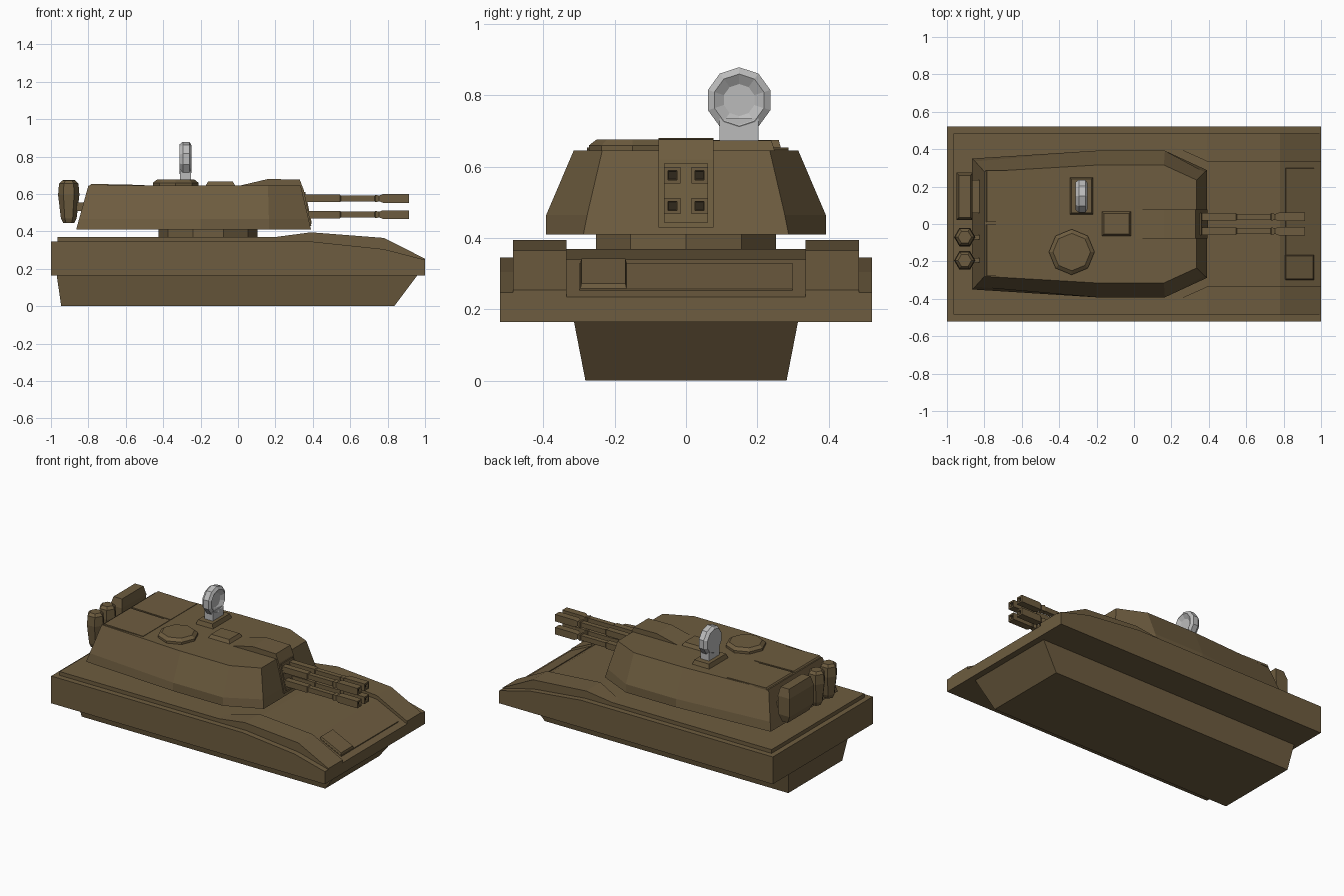
import bpy, bmesh, math

if "Cube" in bpy.data.objects:
    bpy.data.objects.remove(bpy.data.objects["Cube"])


def material(name, rgb):
    m = bpy.data.materials.new(name)
    m.diffuse_color = (*rgb, 1)
    m.use_nodes = True
    m.node_tree.nodes["Principled BSDF"].inputs["Base Color"].default_value = m.diffuse_color
    return m


BROWN = material("olive_brown", (0.155, 0.108, 0.05))
GREY = material("light_grey", (0.5, 0.5, 0.5))
DARK = material("bore_dark", (0.03, 0.022, 0.012))


def loft(name, rings, mat=BROWN):
    """Skin a list of equal-length rings of points and cap both ends."""
    bm = bmesh.new()
    vs = [[bm.verts.new(p) for p in r] for r in rings]
    n = len(vs[0])
    for a, b in zip(vs, vs[1:]):
        for i in range(n):
            j = (i + 1) % n
            bm.faces.new((a[i], a[j], b[j], b[i]))
    bm.faces.new(vs[0])
    bm.faces.new(vs[-1])
    bmesh.ops.recalc_face_normals(bm, faces=bm.faces)
    me = bpy.data.meshes.new(name)
    bm.to_mesh(me)
    bm.free()
    me.materials.append(mat)
    ob = bpy.data.objects.new(name, me)
    bpy.context.collection.objects.link(ob)
    return ob


def prism(name, profile, y0, y1, mat=BROWN):
    """Extrude an xz profile across y."""
    return loft(name, [[(x, y, z) for x, z in profile] for y in (y0, y1)], mat)


def rect(x0, x1, y0, y1, z):
    return [(x0, y0, z), (x1, y0, z), (x1, y1, z), (x0, y1, z)]


def ngon_z(cx, cy, z, r, n, a0=0.0):
    return [(cx + r * math.cos(a0 + math.tau * i / n),
             cy + r * math.sin(a0 + math.tau * i / n), z) for i in range(n)]


def ngon_x(x, cy, cz, r, n, a0=0.0):
    return [(x, cy + r * math.cos(a0 + math.tau * i / n),
             cz + r * math.sin(a0 + math.tau * i / n)) for i in range(n)]


def mirrored(half, z):
    """Closed outline from its +y half."""
    return [(x, y, z) for x, y in half] + [(x, -y, z) for x, y in reversed(half)]


# Lower hull tub and upper hull
loft("lower_hull", [rect(-0.945, 0.835, -0.282, 0.282, 0),
                    rect(-0.97, 0.963, -0.315, 0.315, 0.17)])
prism("upper_hull", [(-1, 0.165), (-1, 0.345), (-0.965, 0.345), (-0.965, 0.37),
                     (0.39, 0.37), (0.78, 0.34), (1, 0.235), (1, 0.165)],
      -0.485, 0.485)

# Side strips and humped front fenders
for s, side in ((1, "left"), (-1, "right")):
    prism(side + "_side_strip", [(-1, 0.165), (-1, 0.345), (0.4, 0.345),
                                 (0.78, 0.305), (1, 0.248), (1, 0.165)],
          s * 0.485, s * 0.522)
    loft(side + "_fender",
         [[(x, s * yi, 0.2), (x, s * 0.485, 0.2), (x, s * 0.485, z), (x, s * yi, z)]
          for x, yi, z in ((0.2, 0.42, 0.37), (0.39, 0.335, 0.395),
                           (0.78, 0.335, 0.365), (1, 0.335, 0.254))])


# Bow plates lying on the sloped nose
def nose(x):
    return 0.34 - (x - 0.78) * 0.105 / 0.22


def nose_plate(name, x0, x1, y0, y1, h, inset):
    loft(name, [[(x, y, nose(x) + dz) for x, y, _ in
                 rect(x0 + i, x1 - i, y0 + i, y1 - i, 0)]
                for dz, i in ((-0.01, 0), (h, inset))])


nose_plate("bow_plate", 0.81, 0.965, -0.3, 0.3, 0.005, 0.002)
nose_plate("bow_hatch", 0.805, 0.965, -0.3, -0.163, 0.018, 0.007)

# Turret ring and turret body
loft("turret_ring", [ngon_z(-0.16, 0, z, 0.265, 10) for z in (0.36, 0.42)])
loft("turret", [
    mirrored([(-0.865, 0.35), (-0.2, 0.392), (0.165, 0.392), (0.39, 0.288)], 0.41),
    mirrored([(-0.85, 0.335), (-0.2, 0.392), (0.165, 0.392), (0.378, 0.277)], 0.465),
    mirrored([(-0.8, 0.28), (-0.2, 0.315), (0.16, 0.315), (0.335, 0.235)], 0.645)])

# Gun mantlet with raised roof, and its inner plate
prism("mantlet", [(-0.01, 0.64), (0.16, 0.68), (0.33, 0.677), (0.352, 0.62),
                  (0.392, 0.43), (0.3, 0.43)], -0.077, 0.077)
prism("mantlet_plate", [(0.3, 0.61), (0.36, 0.61), (0.395, 0.442), (0.3, 0.442)],
      -0.06, 0.06)

# Roof fittings
loft("crew_hatch", [ngon_z(-0.333, -0.15, 0.64, 0.122, 8),
                    ngon_z(-0.333, -0.15, 0.66, 0.122, 8),
                    ngon_z(-0.333, -0.15, 0.677, 0.1, 8)])
loft("sight_cover", [rect(-0.175, -0.013, -0.068, 0.07, 0.64),
                     rect(-0.16, -0.028, -0.053, 0.055, 0.667)])
loft("dish_base", [rect(-0.345, -0.218, 0.05, 0.25, 0.64),
                   rect(-0.335, -0.228, 0.06, 0.24, 0.673)])
for i, (y0, y1) in enumerate(((-0.277, -0.003), (0.01, 0.287))):
    prism("rear_roof_panel_%d" % i, [(-0.795, 0.64), (-0.785, 0.654), (-0.5, 0.648),
                                     (-0.5, 0.64)], y0, y1)

# Radar dish on its stand
loft("dish_stand", [rect(-0.31, -0.25, 0.094, 0.204, z) for z in (0.67, 0.735)], GREY)
loft("radar_dish", [ngon_x(x, 0.149, 0.787, r, 10, math.pi / 2) for x, r in
                    ((-0.313, 0.078), (-0.295, 0.092), (-0.26, 0.092),
                     (-0.248, 0.073), (-0.265, 0.045))], GREY)

# Four square-section guns with hollow muzzles
for row, z in (("lower", 0.49), ("upper", 0.576)):
    for side, y in (("right", -0.038), ("left", 0.038)):
        name = "%s_%s_gun" % (row, side)
        loft(name, [ngon_x(x, y, z, r * math.sqrt(2), 4, math.pi / 4) for x, r in
                    ((0.3, 0.02), (0.545, 0.02), (0.55, 0.016), (0.73, 0.016),
                     (0.735, 0.02), (0.755, 0.015), (0.775, 0.023),
                     (0.915, 0.023), (0.915, 0.013), (0.9, 0.011))])
        loft(name + "_bore", [ngon_x(x, y, z, 0.015, 4, math.pi / 4)
                              for x in (0.899, 0.902)], DARK)

# Stowage box, canisters and their brackets on the turret rear
loft("stowage_box", [
    rect(-0.925, -0.885, 0.035, 0.26, 0.45),
    rect(-0.95, -0.868, 0.022, 0.275, 0.5),
    rect(-0.95, -0.863, 0.022, 0.275, 0.62),
    rect(-0.935, -0.873, 0.035, 0.26, 0.675)])
loft("box_bracket", [rect(-0.88, -0.8, 0.06, 0.235, z) for z in (0.51, 0.555)])
for i, y in enumerate((-0.07, -0.195)):
    loft("canister_%d" % i, [ngon_z(-0.905, y, z, r, 6) for z, r in
                             ((0.445, 0.03), (0.47, 0.042), (0.595, 0.057),
                              (0.655, 0.052), (0.672, 0.036))])
    loft("canister_bracket_%d" % i, [rect(-0.9, -0.8, y - 0.012, y + 0.012, z)
                                     for z in (0.51, 0.555)])
